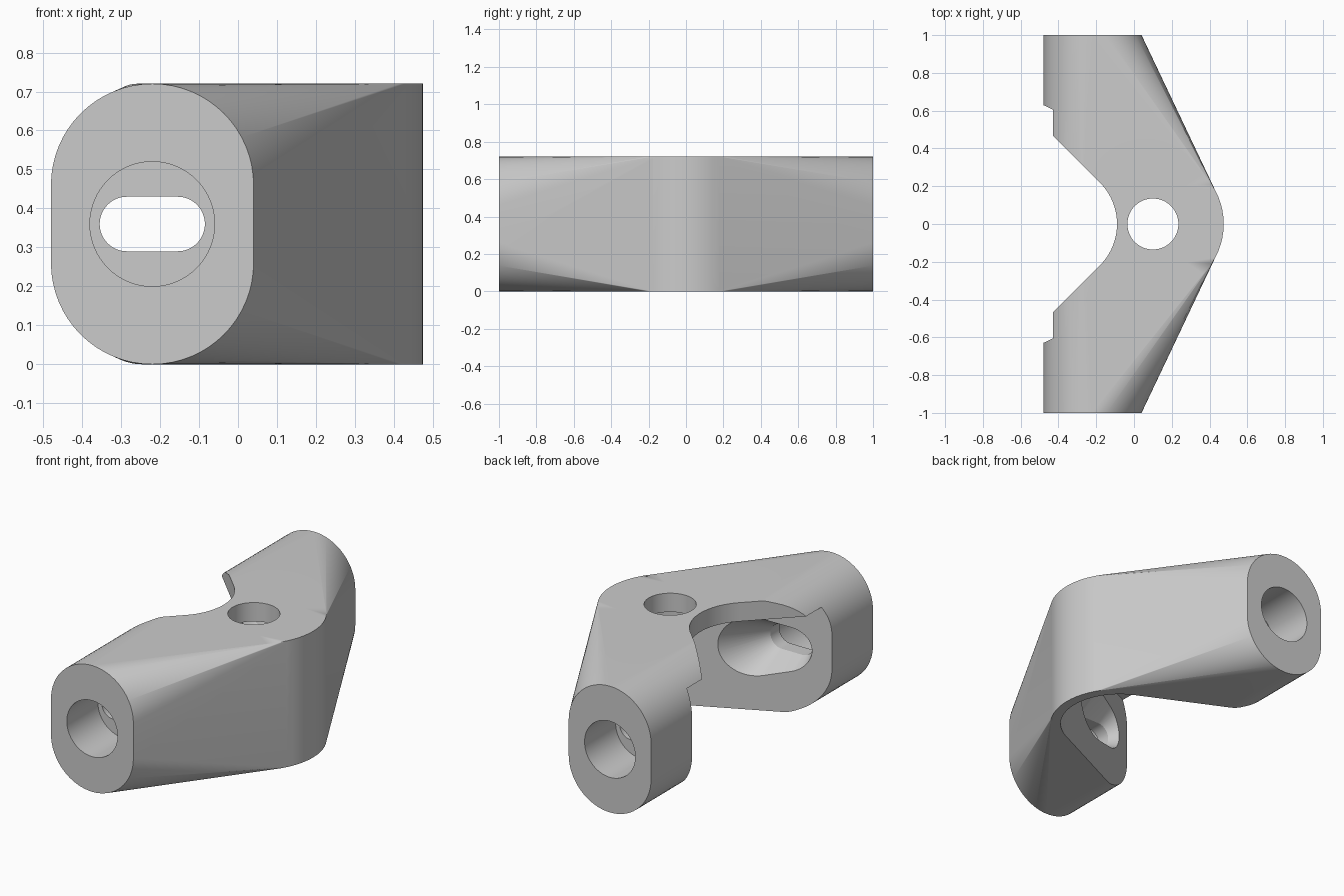
import bpy, bmesh
from math import sin, cos, pi, radians

if "Cube" in bpy.data.objects:
    bpy.data.objects.remove(bpy.data.objects["Cube"], do_unlink=True)

H = 0.72            # overall height
HUB = (0.10, 0.0)   # centre of the hub and its bolt hole
ARM = (-0.22, 0.36) # x, z of the arm axis
SEG = 64

grey = bpy.data.materials.new("light_grey")
grey.use_nodes = True
grey.diffuse_color = (0.6, 0.6, 0.6, 1)
grey.node_tree.nodes["Principled BSDF"].inputs["Base Color"].default_value = (0.6, 0.6, 0.6, 1)


def arc(cx, cy, r, a0, a1, n):
    """Points on an arc, angles in degrees."""
    angles = [radians(a0 + (a1 - a0) * i / n) for i in range(n + 1)]
    return [(cx + r * cos(a), cy + r * sin(a)) for a in angles]


def circle(cx, cy, r):
    return arc(cx, cy, r, 0, 360, SEG)[:-1]


def stadium(cx, cz, r, dx, dz):
    """Rounded outline stretched along x by dx or along z by dz."""
    if dz:
        return (arc(cx, cz + dz, r, 0, 180, 32) + arc(cx, cz - dz, r, 180, 360, 32))
    return (arc(cx + dx, cz, r, -90, 90, 32) + arc(cx - dx, cz, r, 90, 270, 32))


def new_object(name, bm):
    bmesh.ops.recalc_face_normals(bm, faces=bm.faces)
    mesh = bpy.data.meshes.new(name)
    bm.to_mesh(mesh)
    bm.free()
    mesh.materials.append(grey)
    obj = bpy.data.objects.new(name, mesh)
    bpy.context.collection.objects.link(obj)
    return obj


def loft(name, first, second):
    """Closed solid between two matching rings."""
    bm = bmesh.new()
    a = [bm.verts.new(p) for p in first]
    b = [bm.verts.new(p) for p in second]
    bm.faces.new(a)
    bm.faces.new(b)
    for i in range(len(a)):
        j = (i + 1) % len(a)
        bm.faces.new((a[i], a[j], b[j], b[i]))
    return new_object(name, bm)


def upright(name, outline, z0, z1):
    return loft(name, [(x, y, z0) for x, y in outline], [(x, y, z1) for x, y in outline])


def along_y(name, outline0, y0, outline1, y1):
    return loft(name, [(x, y0, z) for x, z in outline0], [(x, y1, z) for x, z in outline1])


def arm_hull(name, side):
    """Rounded arm blended into the round hub."""
    bm = bmesh.new()
    end = stadium(*ARM, 0.26, 0, 0.10)
    for y in (0, side):
        for x, z in end:
            bm.verts.new((x, y, z))
    for x, y in circle(*HUB, 0.375):
        for z in (0, H):
            bm.verts.new((x, y, z))
    res = bmesh.ops.convex_hull(bm, input=bm.verts)
    inside = {g for g in res["geom_interior"] if isinstance(g, bmesh.types.BMVert)}
    bmesh.ops.delete(bm, geom=list(inside), context="VERTS")
    bmesh.ops.dissolve_limit(bm, angle_limit=0.002, verts=bm.verts, edges=bm.edges)
    return new_object(name, bm)


def combine(target, tool, operation):
    mod = target.modifiers.new(operation.lower(), "BOOLEAN")
    mod.operation = operation
    mod.solver = "EXACT"
    mod.object = tool
    bpy.context.view_layer.objects.active = target
    bpy.ops.object.modifier_apply(modifier=mod.name)
    bpy.data.objects.remove(tool, do_unlink=True)


# Body: two arms meeting at the hub
bracket = arm_hull("angle_bracket", 1)
combine(bracket, arm_hull("second_arm", -1), "UNION")

# Curved notch through the inner edge of the top plate
notch = [(-1.4, -1.438)] + arc(-0.40, 0, 0.31, -45, 45, 32) + [(-1.4, 1.438)]
combine(bracket, upright("notch_cutter", notch, -0.2, H + 0.2), "DIFFERENCE")

# Open cavity under the top plate, with flat seats facing the hub
t = 64.6
run = 1.7
sweep = arc(*HUB, 0.32, -t, t, 48)
x, y = sweep[-1]
tip = (x - run * sin(radians(t)), y + run * cos(radians(t)))
cavity = [(tip[0], -tip[1])] + sweep + [tip]
combine(bracket, upright("cavity_cutter", cavity, -0.2, 0.613), "DIFFERENCE")

# Bolt hole in the hub
combine(bracket, upright("bolt_hole_cutter", circle(*HUB, 0.135), -0.2, H + 0.2), "DIFFERENCE")

# Each arm: end bore, slot, and flare opening into the cavity
bore = circle(*ARM, 0.16)
slot = stadium(*ARM, 0.07, 0.065, 0)
flare = stadium(*ARM, 0.25, 0.065, 0)
for s in (1, -1):
    combine(bracket, along_y("bore_cutter", bore, s * 0.72, bore, s * 1.2), "DIFFERENCE")
    combine(bracket, along_y("slot_cutter", slot, s * 0.6, slot, s * 0.8), "DIFFERENCE")
    combine(bracket, along_y("flare_cutter", slot, s * 0.64, flare, s * 0.31), "DIFFERENCE")

# Smooth curved walls, keep the cut edges sharp
bpy.ops.object.select_all(action="DESELECT")
bracket.select_set(True)
bpy.context.view_layer.objects.active = bracket
bpy.ops.object.shade_smooth_by_angle(angle=radians(25))
